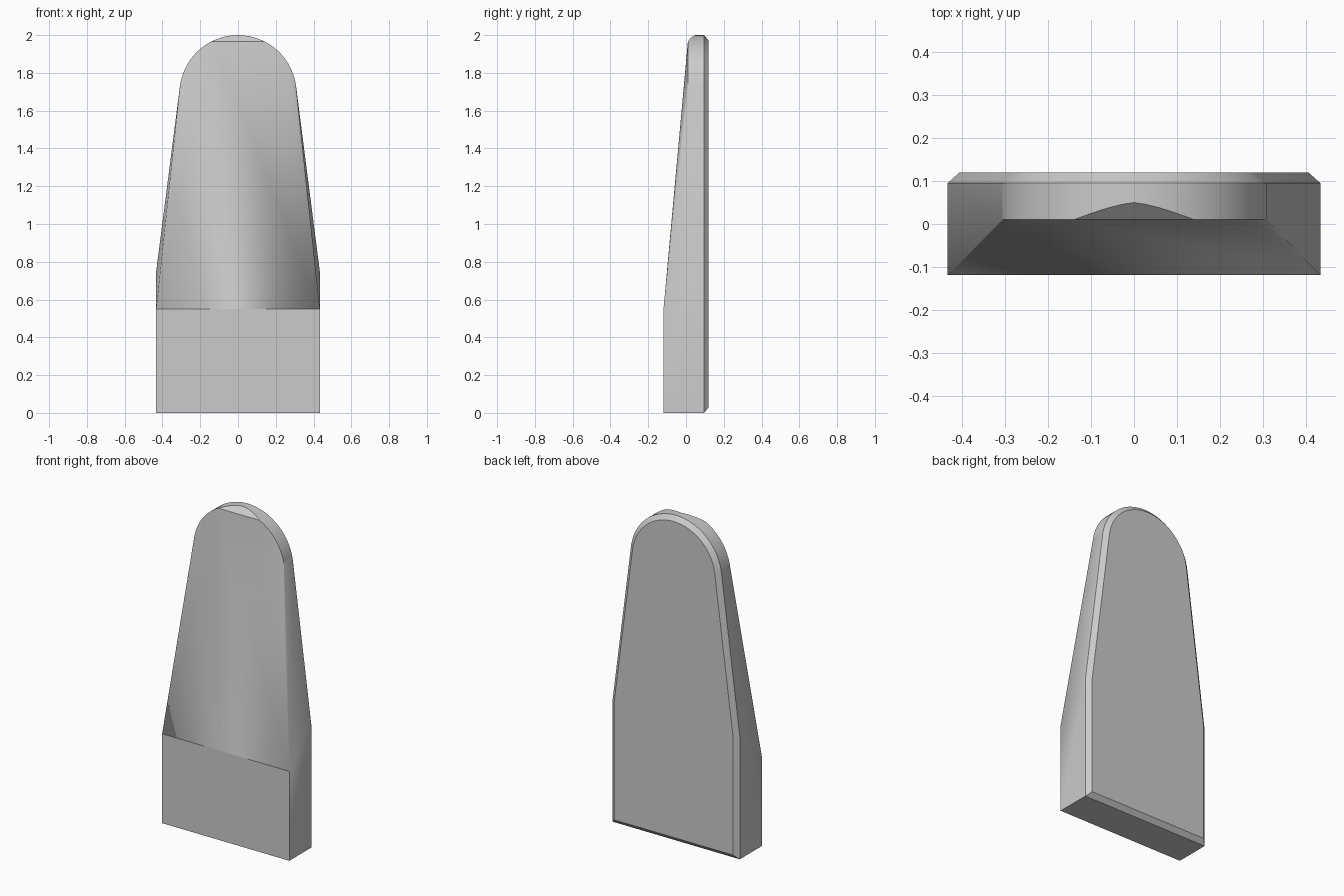
import bpy
import bmesh
from math import sin, cos, acos, asin, pi, radians

cube = bpy.data.objects.get("Cube")
if cube:
    bpy.data.objects.remove(cube, do_unlink=True)

HALF, RADIUS, CENTRE = 0.433, 0.31, 1.69   # half width, crown radius, crown centre height
FRONT, LIP, RIM, BACK = -0.119, 0.01, 0.095, 0.12   # depths from front to back
FOOT, KNEE, CHAMFER = 0.55, 0.75, 0.028
CUT = 0.14                                 # half width of the cut at the tip
STEPS = 10

# Crown angles: right flank, tip, left flank
low = asin(0.13)
cut = acos(CUT / RADIUS)
stops = [low, cut, pi - cut, pi - low]
angles = [a + (b - a) * i / STEPS for a, b in zip(stops, stops[1:]) for i in range(STEPS)]
angles.append(stops[-1])


def outline(depth, knee, inset=0.0):
    """Closed outline: base corners, knees and rounded crown."""
    w, r = HALF - inset, RADIUS - inset
    crown = [(r * cos(a), depth, CENTRE + r * sin(a)) for a in angles]
    return [(w, depth, inset), (w, depth, knee)] + crown + [(-w, depth, knee), (-w, depth, inset)]


def front_point(p):
    """Give the front outline its thick foot, thin lip and cut tip."""
    x, _, z = p
    if z <= FOOT:
        return (x, FRONT, z)
    rise = max(0.0, CUT - abs(x)) / CUT
    return (x, LIP + 0.04 * min(1.0, 1.3 * rise - 0.3 * rise ** 3), z)


bm = bmesh.new()
front = [bm.verts.new(front_point(p)) for p in outline(LIP, FOOT)]
rim = [bm.verts.new(p) for p in outline(RIM, KNEE)]
back = [bm.verts.new(p) for p in outline(BACK, KNEE, CHAMFER)]
n = len(front)

# Side walls and rear chamfer
for a, b in ((front, rim), (rim, back)):
    for i in range(n):
        j = (i + 1) % n
        bm.faces.new((a[i], a[j], b[j], b[i]))
bm.faces.new(back)

# Front: foot, sloping blade with its flanks, and cut tip
right_foot, left_foot, crown = front[1], front[-2], front[2:-2]
tip_a, tip_b = STEPS, 2 * STEPS
bm.faces.new((front[0], right_foot, left_foot, front[-1]))
bm.faces.new((right_foot, crown[tip_a], crown[tip_b], left_foot))
for i in range(STEPS):
    bm.faces.new((right_foot, crown[i], crown[i + 1]))
    bm.faces.new((left_foot, crown[tip_b + i], crown[tip_b + i + 1]))
bm.faces.new(crown[tip_a:tip_b + 1])
bmesh.ops.recalc_face_normals(bm, faces=bm.faces)

# Smooth shading with crisp corners and a crisp foot line
for f in bm.faces:
    f.smooth = True
for e in bm.edges:
    e.smooth = e.calc_face_angle(0) < radians(30) and set(e.verts) != {right_foot, left_foot}

mesh = bpy.data.meshes.new("tapered_blade")
bm.to_mesh(mesh)
bm.free()
blade = bpy.data.objects.new("tapered_blade", mesh)
bpy.context.collection.objects.link(blade)

grey = bpy.data.materials.new("plain_grey")
grey.use_nodes = True
colour = (0.6, 0.6, 0.6, 1)
grey.diffuse_color = colour
grey.node_tree.nodes["Principled BSDF"].inputs["Base Color"].default_value = colour
mesh.materials.append(grey)
